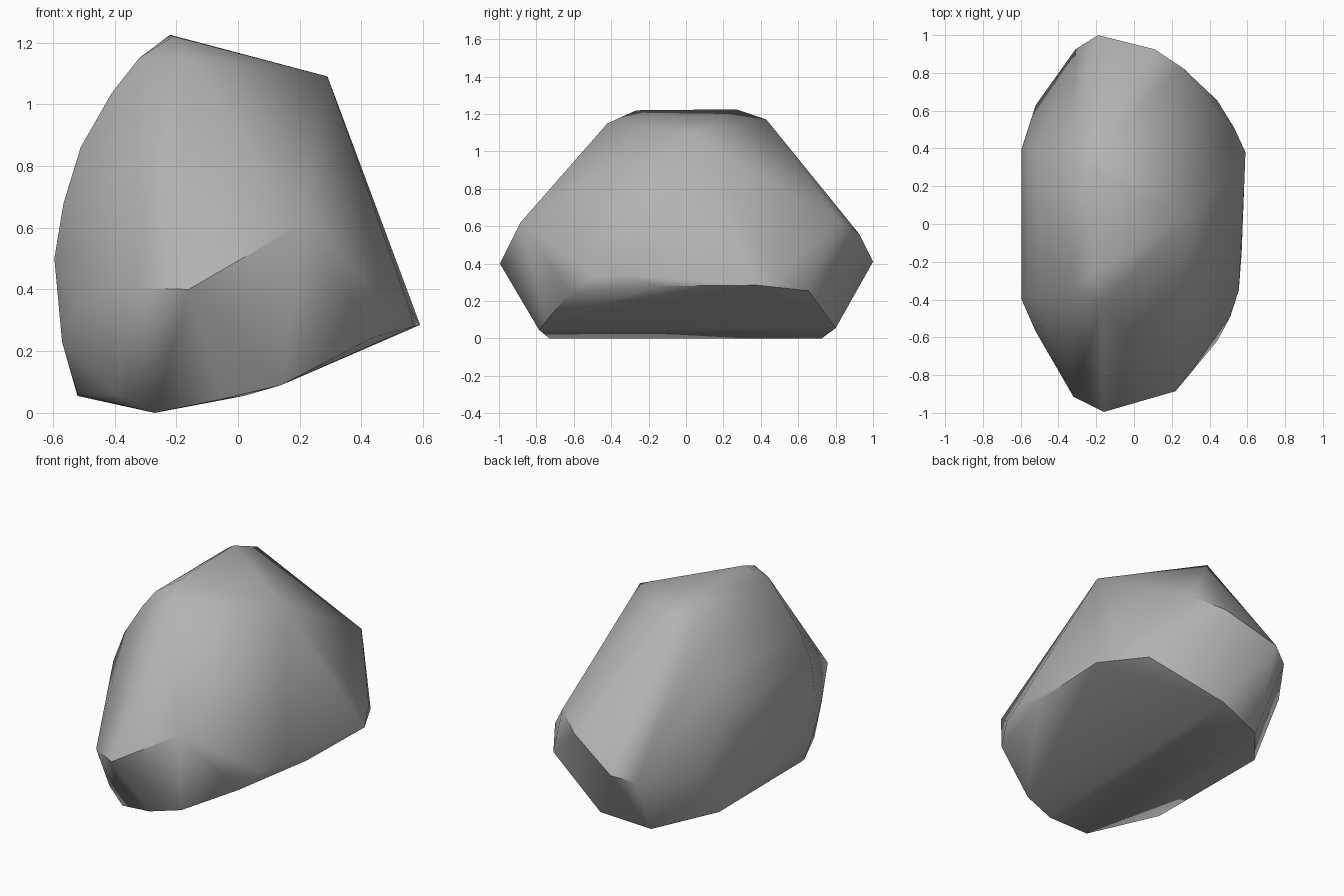
import bpy
import bmesh
import math

cube = bpy.data.objects.get("Cube")
if cube:
    bpy.data.objects.remove(cube, do_unlink=True)

# Corner points of the boulder, grouped by region
top_ridge = [(-.22, .27, 1.225), (-.21, -.265, 1.22), (-.17, .43, 1.17),
             (-.17, -.42, 1.15), (.29, .03, 1.09)]
front_end = [(-.32, -.915, .405), (-.16, -.995, .4), (.22, -.885, .62)]
back_end = [(-.31, .925, .37), (-.19, 1, .41), (.11, .925, .56), (.26, .825, .63)]
left_rim = [(.44, -.62, .245), (.51, -.49, .325), (.555, -.35, .34),
            (.57, -.15, .28), (.59, .38, .285), (.53, .51, .35), (.44, .655, .255)]
base = [(.14, -.75, .09), (-.05, -.785, .045), (-.27, -.73, 0), (-.4, -.67, .06),
        (-.52, -.4, .06), (-.52, .42, .055), (-.27, .725, 0), (.02, .8, .055)]
right_corners = [(-.52, -.57, .35), (-.52, .63, .35)]

# Rounded right side: x, half width in y, z
right_curve = [(-.32, .34, 1.15), (-.41, .34, 1.035), (-.51, .37, .86),
               (-.565, .4, .68), (-.595, .4, .5), (-.57, .42, .23)]
right_side = [(x, side * w, z) for x, w, z in right_curve for side in (-1, 1)]

# Wrap the points in a tight shell
bm = bmesh.new()
for p in top_ridge + front_end + back_end + left_rim + base + right_corners + right_side:
    bm.verts.new(p)
bmesh.ops.convex_hull(bm, input=bm.verts[:])
bmesh.ops.delete(bm, geom=[v for v in bm.verts if not v.link_faces], context='VERTS')
bmesh.ops.dissolve_limit(bm, angle_limit=math.radians(2),
                         verts=bm.verts[:], edges=bm.edges[:])
bmesh.ops.recalc_face_normals(bm, faces=bm.faces[:])
mesh = bpy.data.meshes.new("boulder")
bm.to_mesh(mesh)
bm.free()
boulder = bpy.data.objects.new("boulder", mesh)
bpy.context.collection.objects.link(boulder)

# Plain grey stone
stone = bpy.data.materials.new("grey_stone")
stone.use_nodes = True
colour = (.45, .45, .45, 1)
stone.diffuse_color = colour
for node in stone.node_tree.nodes:
    if node.type == 'BSDF_PRINCIPLED':
        node.inputs["Base Color"].default_value = colour
mesh.materials.append(stone)

# Soft faces with crisp main edges
bpy.ops.object.select_all(action='DESELECT')
boulder.select_set(True)
bpy.context.view_layer.objects.active = boulder
bpy.ops.object.shade_smooth_by_angle(angle=math.radians(45))
